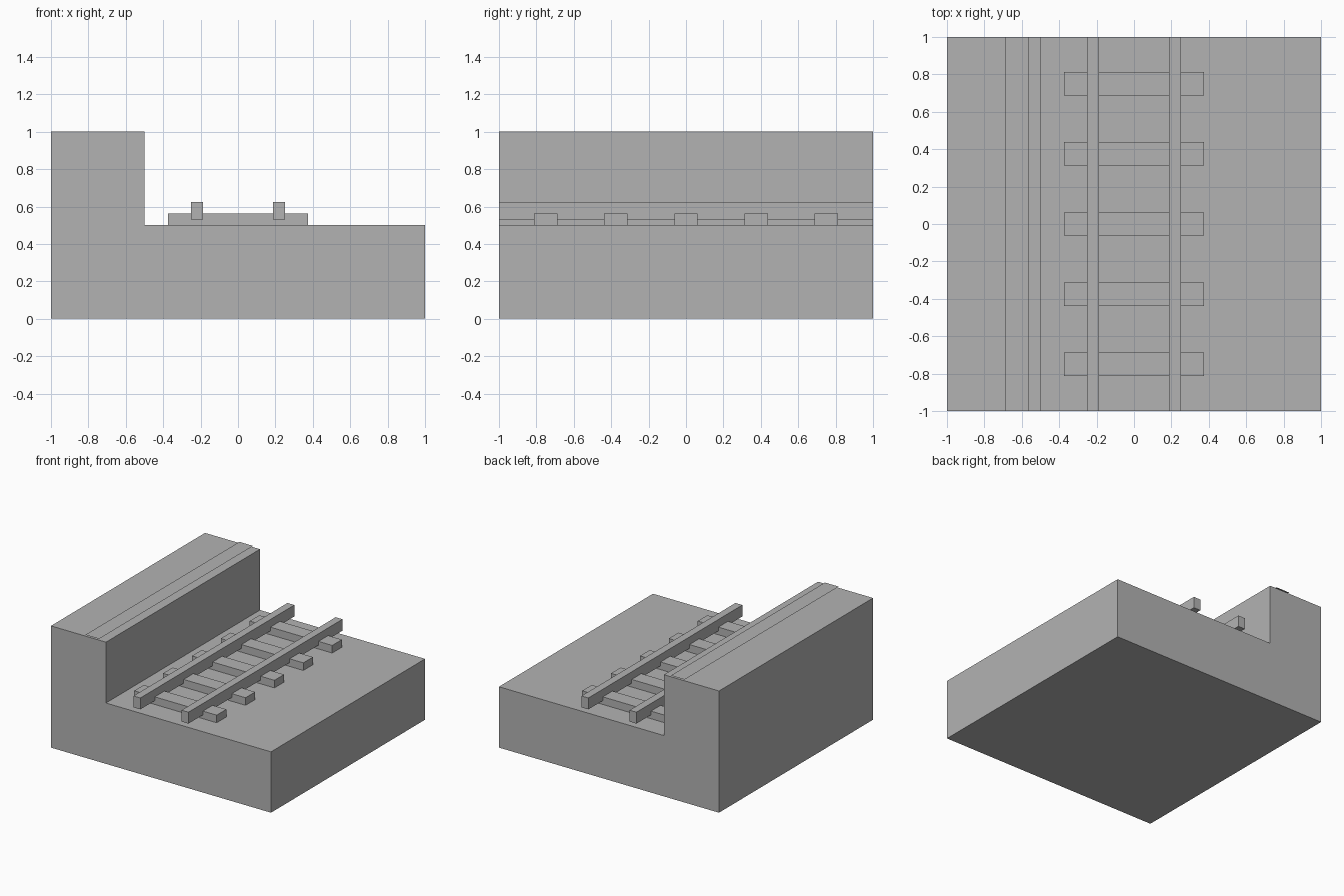
import bpy
import bmesh

default = bpy.data.objects.get("Cube")
if default:
    bpy.data.objects.remove(default, do_unlink=True)

# Single flat grey
grey = bpy.data.materials.new("plain_grey")
grey.use_nodes = True
colour = (0.45, 0.45, 0.45, 1.0)
grey.diffuse_color = colour
grey.node_tree.nodes["Principled BSDF"].inputs["Base Color"].default_value = colour


def extrude_along_y(name, profile, y0, y1):
    """Extrude an x-z outline from y0 to y1."""
    bm = bmesh.new()
    face = bm.faces.new([bm.verts.new((x, y0, z)) for x, z in profile])
    result = bmesh.ops.extrude_face_region(bm, geom=[face])
    verts = [v for v in result["geom"] if isinstance(v, bmesh.types.BMVert)]
    bmesh.ops.translate(bm, vec=(0, y1 - y0, 0), verts=verts)
    bmesh.ops.recalc_face_normals(bm, faces=bm.faces)
    return finish(name, bm)


def finish(name, bm):
    mesh = bpy.data.meshes.new(name)
    bm.to_mesh(mesh)
    bm.free()
    mesh.materials.append(grey)
    obj = bpy.data.objects.new(name, mesh)
    bpy.context.collection.objects.link(obj)
    return obj


def rectangle(x0, x1, z0, z1):
    return [(x0, z0), (x1, z0), (x1, z1), (x0, z1)]


# Ground block with the raised platform in one stepped outline
extrude_along_y("ground_and_platform",
                [(-1, 0), (1, 0), (1, 0.5), (-0.5, 0.5), (-0.5, 1), (-1, 1)], -1, 1)

# Thin safety line lying just above the platform
bm = bmesh.new()
corners = [(-0.6875, -1), (-0.5625, -1), (-0.5625, 1), (-0.6875, 1)]
bm.faces.new([bm.verts.new((x, y, 1.01)) for x, y in corners])
finish("platform_safety_line", bm)

# Sleepers
for i in range(5):
    y = (i - 2) * 0.375
    extrude_along_y(f"sleeper_{i + 1}", rectangle(-0.375, 0.375, 0.5, 0.5625),
                    y - 0.0625, y + 0.0625)

# Rails, carried clear of the ground by the sleepers
for side, x in (("left", 0.21875), ("right", -0.21875)):
    extrude_along_y(f"{side}_rail", rectangle(x - 0.03125, x + 0.03125, 0.53125, 0.625), -1, 1)
